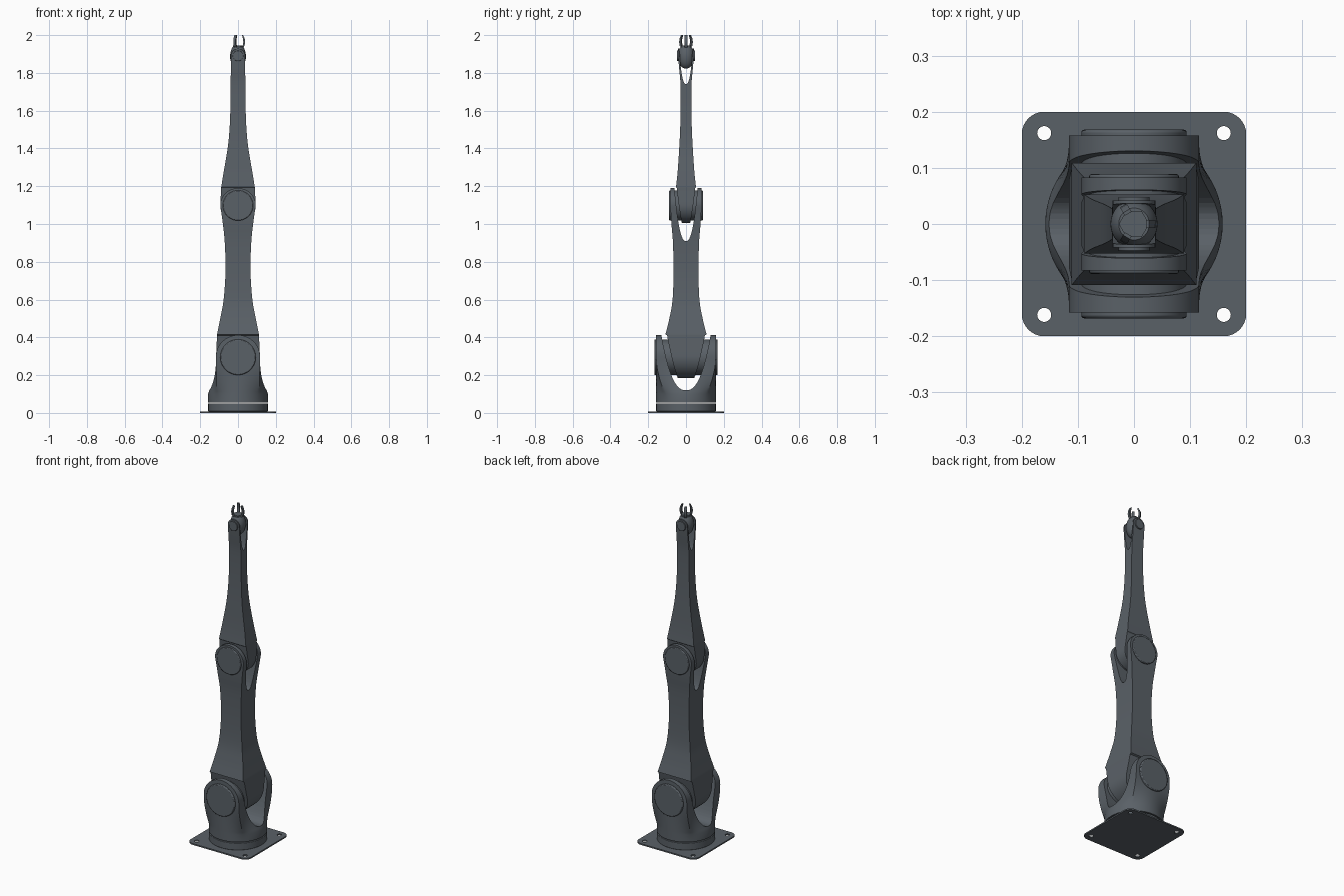
import bpy, bmesh, math
from mathutils import Matrix

if "Cube" in bpy.data.objects:
    bpy.data.objects.remove(bpy.data.objects["Cube"])

steel = bpy.data.materials.new("dark_steel")
steel.diffuse_color = (0.102, 0.119, 0.136, 1)
steel.use_nodes = True
steel.node_tree.nodes["Principled BSDF"].inputs["Base Color"].default_value = steel.diffuse_color


def finish(name, bm, smooth=30):
    bmesh.ops.recalc_face_normals(bm, faces=bm.faces)
    me = bpy.data.meshes.new(name)
    bm.to_mesh(me)
    bm.free()
    ob = bpy.data.objects.new(name, me)
    bpy.context.collection.objects.link(ob)
    me.materials.append(steel)
    bpy.ops.object.select_all(action='DESELECT')
    ob.select_set(True)
    bpy.context.view_layer.objects.active = ob
    if smooth:
        bpy.ops.object.shade_smooth_by_angle(angle=math.radians(smooth))
    return ob


def loft(name, rings, n=1, r=0):
    """Stack of (z, half x, half y, squareness) sections; squareness 0 is a circle of radius r."""
    side = [-1 + 2 * i / n for i in range(n)]
    square = ([(s, -1) for s in side] + [(1, s) for s in side]
              + [(-s, 1) for s in side] + [(-1, -s) for s in side])
    bm = bmesh.new()
    loops = []
    for z, hx, hy, t in rings:
        loop = []
        for u, v in square:
            d = math.hypot(u, v)
            loop.append(bm.verts.new((t * u * hx + (1 - t) * r * u / d,
                                      t * v * hy + (1 - t) * r * v / d, z)))
        loops.append(loop)
    for a, b in zip(loops, loops[1:]):
        for i in range(len(a)):
            j = (i + 1) % len(a)
            bm.faces.new((a[i], a[j], b[j], b[i]))
    bm.faces.new(loops[0])
    bm.faces.new(loops[-1])
    return finish(name, bm)


def prism(name, pts, place, lo, hi, smooth=30):
    """Extrude a 2D outline; place(a, b, depth) gives the 3D point."""
    bm = bmesh.new()
    ends = [[bm.verts.new(place(a, b, d)) for a, b in pts] for d in (lo, hi)]
    for e in ends:
        bm.faces.new(e)
    for i in range(len(pts)):
        j = (i + 1) % len(pts)
        bm.faces.new((ends[0][i], ends[0][j], ends[1][j], ends[1][i]))
    return finish(name, bm, smooth)


def circle(r, n=48, cx=0, cy=0):
    return [(cx + r * math.cos(2 * math.pi * i / n), cy + r * math.sin(2 * math.pi * i / n))
            for i in range(n)]


def bevel(ob, w, seg=2):
    m = ob.modifiers.new("edge", 'BEVEL')
    m.width, m.segments, m.limit_method = w, seg, 'ANGLE'


def cut(ob, cutter):
    m = ob.modifiers.new("cut", 'BOOLEAN')
    m.operation, m.solver, m.object = 'DIFFERENCE', 'EXACT', cutter
    bpy.ops.object.select_all(action='DESELECT')
    ob.select_set(True)
    bpy.context.view_layer.objects.active = ob
    bpy.ops.object.modifier_apply(modifier=m.name)
    bpy.data.objects.remove(cutter)
    bpy.ops.object.shade_smooth_by_angle(angle=math.radians(30))


def cut_fork(ob, z0, z1, w, p=0.4):
    """U-shaped opening through x, from its floor z0 to half width w at z1."""
    half = [(w * s ** p, z0 + (z1 - z0) * s) for s in ((i / 14) ** 2.5 for i in range(15))]
    half.append((w, z1 + 0.05))
    pts = half + [(-y, z) for y, z in reversed(half[1:])]
    cut(ob, prism("fork_cutter", pts, lambda a, b, d: (d, a, b), -0.3, 0.3, 0))


def pin(name, z, r, half):
    ob = prism(name, circle(r, 48, 0, z), lambda a, b, d: (a, d, b), -half, half)
    bevel(ob, r * 0.05)


def spline(keys, k=5):
    """Catmull-Rom through the key sections."""
    out = []
    for i in range(len(keys) - 1):
        q = [keys[max(0, min(len(keys) - 1, i + o))] for o in (-1, 0, 1, 2)]
        for s in range(k):
            t = s / k
            out.append(tuple(0.5 * (2 * b + (c - a) * t + (2 * a - 5 * b + 4 * c - d) * t * t
                                    + (3 * b - a - 3 * c + d) * t ** 3)
                             for a, b, c, d in zip(*q)))
    out.append(keys[-1])
    return [(*o, 1) for o in out]


def top_round(z, r, hy, rz=None, n=14):
    return [(z + (rz or r) * math.sin(a), max(r * math.cos(a), 0.003), hy, 1)
            for a in (math.pi / 2 * i / n for i in range(1, n + 1))]


def hub(z, r, z_top, hx_top, hy, z0, n=14):
    """Rounded lower end of an arm, thinning downwards to fit inside a fork."""
    def thick(h):
        return hy * ((h - z0) / (z_top - z0)) ** 0.55
    rings = []
    for i in range(n + 1):
        a = -math.pi / 2 * (1 - i / n)
        h = z + r * math.sin(a)
        rings.append((h, max(r * math.cos(a), 0.003), thick(h), 1))
    for i in range(1, 6):
        h = z + (z_top - z) * i / 5
        rings.append((h, r + (hx_top - r) * i / 5, thick(h), 1))
    return rings


# Base plate with rounded corners and bolt holes
corners = []
for k, (sx, sy) in enumerate(((1, 1), (-1, 1), (-1, -1), (1, -1))):
    for i in range(9):
        a = math.pi / 2 * (k + i / 8)
        corners.append((sx * 0.16 + 0.04 * math.cos(a), sy * 0.16 + 0.04 * math.sin(a)))
flat = lambda a, b, d: (a, b, d)
plate = prism("base_plate", corners, flat, 0, 0.008)
for sx in (-1, 1):
    for sy in (-1, 1):
        cut(plate, prism("hole_cutter", circle(0.0125, 24, sx * 0.16, sy * 0.162), flat, -0.1, 0.1, 0))

# Fixed base ring
bevel(prism("base_ring", circle(0.158, 64), flat, 0.008, 0.05), 0.002)

# Rotating turret: round foot blending into a square fork
rings = [(0.056, 0.115, 0.158, 0)]
for i in range(15):
    rings.append((0.1 + 0.2 * i / 14, 0.116, 0.158, math.sin(math.pi / 2 * i / 14)))
turret = loft("turret", rings + top_round(0.3, 0.116, 0.158, 0.112), 16, 0.158)
cut_fork(turret, 0.12, 0.41, 0.13)
pin("shoulder_pin", 0.295, 0.094, 0.168)

# Lower arm: shoulder hub, waisted body, elbow fork
body = spline([(0.415, 0.111, 0.109), (0.5, 0.094, 0.088), (0.6, 0.076, 0.071),
               (0.75, 0.066, 0.066), (0.9, 0.07, 0.069), (1.0, 0.08, 0.077),
               (1.1, 0.094, 0.083)])
lower = loft("lower_arm", hub(0.3, 0.116, 0.41, 0.111, 0.1, 0.12) + body
             + top_round(1.1, 0.094, 0.083, 0.09))
cut_fork(lower, 0.91, 1.19, 0.061)
pin("elbow_pin", 1.098, 0.08, 0.089)

# Upper arm: elbow hub, tapering body, wrist fork
body = spline([(1.195, 0.089, 0.053), (1.28, 0.075, 0.044), (1.4, 0.055, 0.036),
               (1.5, 0.045, 0.031), (1.62, 0.04, 0.028), (1.74, 0.039, 0.029),
               (1.82, 0.038, 0.036), (1.89, 0.038, 0.042)])
upper = loft("upper_arm", hub(1.1, 0.094, 1.19, 0.089, 0.049, 0.95) + body
             + top_round(1.89, 0.038, 0.042))
cut_fork(upper, 1.74, 1.93, 0.037)
pin("wrist_pin", 1.89, 0.028, 0.048)

# Hand: egg-shaped palm flattened on top
bm = bmesh.new()
bmesh.ops.create_uvsphere(bm, u_segments=32, v_segments=20, radius=1)
bmesh.ops.transform(bm, verts=bm.verts, matrix=Matrix.Translation((0, 0, 1.888))
                    @ Matrix.Diagonal((0.042, 0.044, 0.066, 1)))
cutres = bmesh.ops.bisect_plane(bm, geom=bm.verts[:] + bm.edges[:] + bm.faces[:],
                                plane_co=(0, 0, 1.938), plane_no=(0, 0, 1), clear_outer=True)
bmesh.ops.contextual_create(bm, geom=[e for e in cutres['geom_cut']
                                      if isinstance(e, bmesh.types.BMEdge)])
finish("hand", bm)
prism("palm_plate", circle(0.027, 6), flat, 1.93, 1.946)

# Three curved fingers
outer = [(0.026, 1.93), (0.035, 1.945), (0.038, 1.962), (0.036, 1.98), (0.027, 2.0)]
inner = [(0.021, 2.0), (0.027, 1.978), (0.028, 1.962), (0.025, 1.945), (0.018, 1.93)]
for k in range(3):
    f = prism("finger_%d" % (k + 1), outer + inner, lambda a, b, d: (a, d, b), -0.007, 0.007)
    f.rotation_euler.z = 2 * math.pi * k / 3
